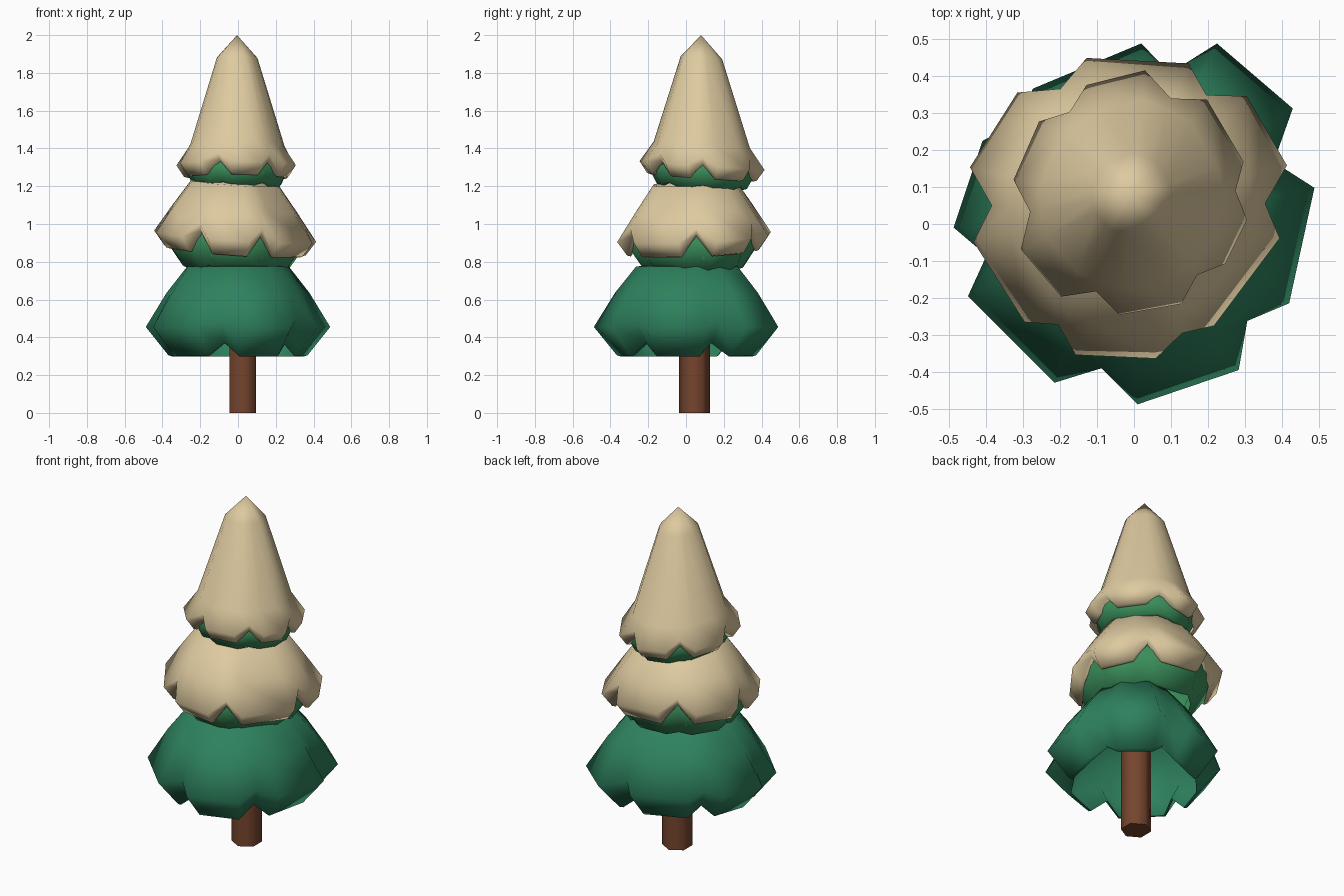
import bpy, bmesh, math
from mathutils import Vector

if "Cube" in bpy.data.objects:
    bpy.data.objects.remove(bpy.data.objects["Cube"])


def material(name, rgb):
    m = bpy.data.materials.new(name)
    m.diffuse_color = (*rgb, 1)
    m.use_nodes = True
    m.node_tree.nodes["Principled BSDF"].inputs["Base Color"].default_value = m.diffuse_color
    return m


snow = material("cream_snow", (0.73, 0.59, 0.35))
dark_green = material("deep_green", (0.027, 0.22, 0.11))
mid_green = material("leaf_green", (0.045, 0.29, 0.11))
bark = material("brown_bark", (0.18, 0.06, 0.027))


def finish(name, bm, mat, angle):
    bmesh.ops.recalc_face_normals(bm, faces=bm.faces)
    me = bpy.data.meshes.new(name)
    bm.to_mesh(me)
    bm.free()
    ob = bpy.data.objects.new(name, me)
    bpy.context.collection.objects.link(ob)
    me.materials.append(mat)
    bpy.ops.object.select_all(action='DESELECT')
    ob.select_set(True)
    bpy.context.view_layer.objects.active = ob
    bpy.ops.object.shade_smooth_by_angle(angle=math.radians(angle))
    return ob


def skirt(name, mat, centre, corners, apex_z, rings, tilt=(0, 0)):
    """Six-lobed shell. Each lobe spans two corners of the plan outline.
    Each ring is (lobe radius, lobe z, notch radius, notch z)."""
    bm = bmesh.new()
    c = Vector(centre)
    pts = [Vector(p) - c for p in corners]
    mean = sum(p.length for p in pts) / len(pts)

    def vert(p, z):
        return bm.verts.new((c.x + p.x, c.y + p.y, z + tilt[0] * p.x + tilt[1] * p.y))

    # outer rings, then the same rings pulled inwards for thickness
    t = 0.02
    inner = [(r - t, z - t * 0.3, n - t, w - t * 0.3) for r, z, n, w in rings[::-1]]
    loops = []
    for lr, lz, nr, nz in rings + inner:
        loop = []
        for k in range(0, len(pts), 2):
            a, b, nxt = pts[k], pts[k + 1], pts[(k + 2) % len(pts)]
            mid = (b.normalized() + nxt.normalized()).normalized()
            loop += [vert(a * lr / mean, lz), vert(b * lr / mean, lz), vert(mid * nr, nz)]
        loops.append(loop)
    n = len(loops[0])
    for a, b in zip(loops, loops[1:]):
        for i in range(n):
            j = (i + 1) % n
            bm.faces.new((a[i], b[i], b[j], a[j]))
    # closing fans at the top, outside and inside
    for loop, z in ((loops[0], apex_z), (loops[-1], apex_z - 0.03)):
        tip = vert(Vector((0, 0)), z)
        for i in range(n):
            bm.faces.new((tip, loop[i], loop[(i + 1) % n]))
    return finish(name, bm, mat, 88)


# Trunk
bm = bmesh.new()
bmesh.ops.create_cone(bm, cap_ends=True, segments=6, radius1=0.081, radius2=0.081, depth=0.62)
bmesh.ops.translate(bm, verts=bm.verts, vec=(0.025, 0.045, 0.31))
finish("trunk", bm, bark, 65)

# Bottom branches
low_plan = [(0.01, -0.50), (0.29, -0.405), (0.43, -0.22), (0.50, 0.10),
            (0.44, 0.32), (0.23, 0.50), (0.02, 0.50), (-0.28, 0.375),
            (-0.42, 0.23), (-0.50, -0.01), (-0.46, -0.20), (-0.22, -0.44)]
skirt("bottom_branches", dark_green, (0, 0.01), low_plan, 0.80, [
    (0.27, 0.775, 0.27, 0.775),
    (0.38, 0.635, 0.37, 0.63),
    (0.49, 0.455, 0.41, 0.49),
    (0.37, 0.305, 0.34, 0.375)])

# Middle branches and the snow lying on them
mid_plan = [(-0.16, -0.36), (0.06, -0.37), (0.22, -0.28), (0.40, -0.04),
            (0.42, 0.16), (0.31, 0.35), (0.15, 0.44), (-0.13, 0.455),
            (-0.32, 0.36), (-0.45, 0.155), (-0.44, -0.05), (-0.30, -0.27)]
mid = dict(centre=(-0.015, 0.045), corners=mid_plan)
skirt("middle_branches", mid_green, apex_z=1.19, tilt=(-0.05, 0.03), rings=[
    (0.20, 1.17, 0.20, 1.17),
    (0.29, 1.05, 0.28, 1.05),
    (0.37, 0.90, 0.335, 0.93),
    (0.275, 0.765, 0.28, 0.785)], **mid)
skirt("middle_snow", snow, apex_z=1.25, tilt=(-0.07, 0.05), rings=[
    (0.23, 1.215, 0.23, 1.215),
    (0.325, 1.08, 0.325, 1.08),
    (0.425, 0.93, 0.37, 1.005),
    (0.37, 0.855, 0.355, 0.965)], **mid)

# Top branches and the snow cone
top_plan = [(-0.04, -0.25), (0.13, -0.22), (0.25, -0.11), (0.31, 0.01),
            (0.30, 0.17), (0.20, 0.34), (0.03, 0.42), (-0.13, 0.38),
            (-0.26, 0.28), (-0.33, 0.12), (-0.31, -0.07), (-0.20, -0.20)]
top = dict(centre=(-0.005, 0.08), corners=top_plan)
skirt("top_branches", mid_green, apex_z=1.60, tilt=(-0.02, -0.06), rings=[
    (0.12, 1.55, 0.12, 1.55),
    (0.22, 1.38, 0.22, 1.38),
    (0.28, 1.29, 0.255, 1.30),
    (0.235, 1.20, 0.235, 1.215)], **top)
skirt("top_snow", snow, apex_z=2.0, tilt=(-0.01, -0.07), rings=[
    (0.108, 1.88, 0.108, 1.88),
    (0.25, 1.42, 0.25, 1.42),
    (0.325, 1.31, 0.28, 1.36),
    (0.285, 1.25, 0.265, 1.32)], **top)
